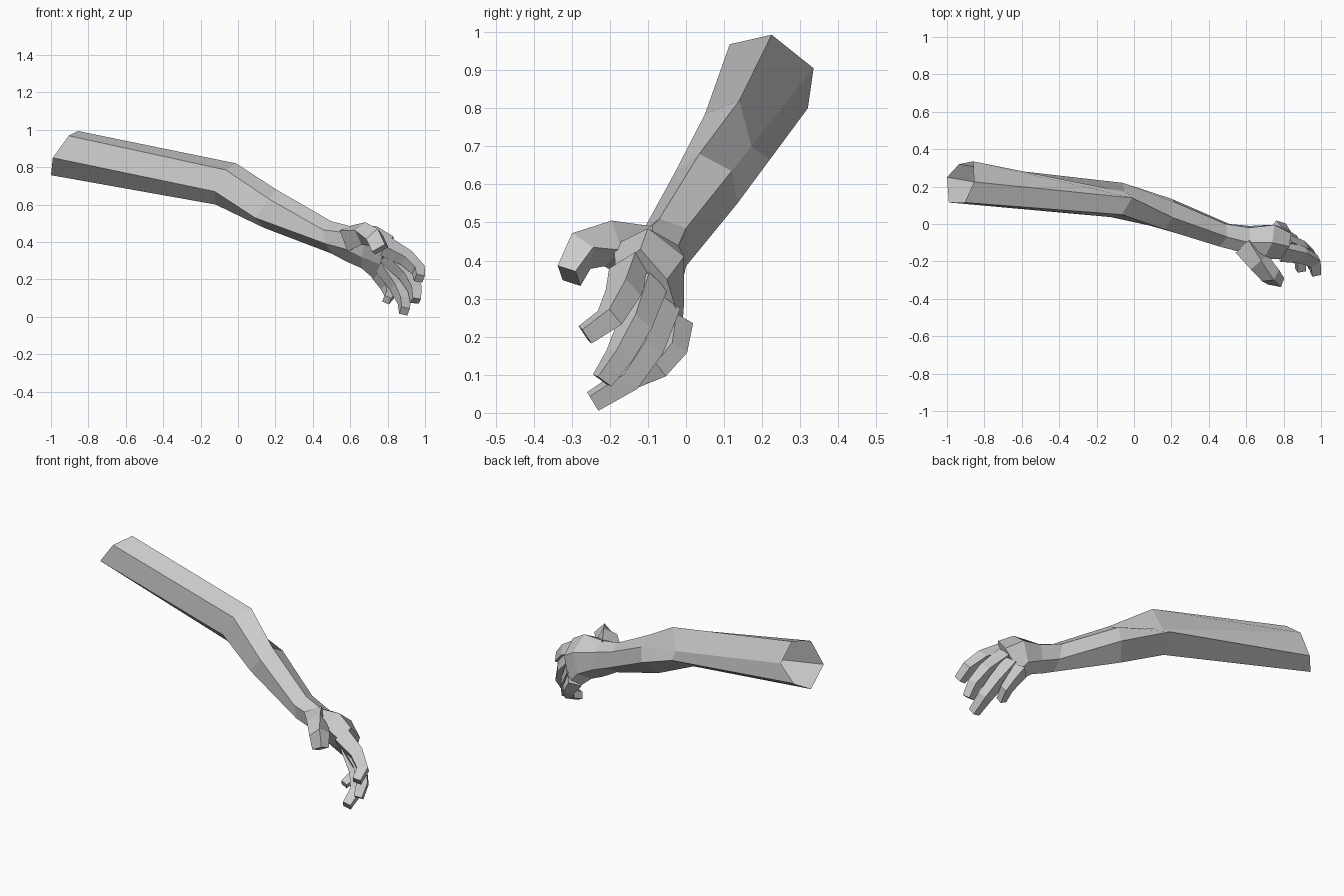
import bpy, bmesh
from mathutils import Vector as V

def loft(name, rings, cap_start=True):
    """Flat-shaded skin over equal-sized rings of points."""
    bm = bmesh.new()
    rows = [[bm.verts.new(p) for p in r] for r in rings]
    n = len(rows[0])
    for a, b in zip(rows, rows[1:]):
        for i in range(n):
            j = (i + 1) % n
            bm.faces.new((a[i], a[j], b[j], b[i]))
    bm.faces.new(rows[-1])
    if cap_start:
        bm.faces.new(rows[0])
    bmesh.ops.recalc_face_normals(bm, faces=bm.faces)
    me = bpy.data.meshes.new(name)
    bm.to_mesh(me)
    bm.free()
    ob = bpy.data.objects.new(name, me)
    bpy.context.collection.objects.link(ob)
    return ob

def digit(name, path, sizes, side):
    """Square tube along a path; sizes are (half width, half thickness)."""
    pts = [V(p) for p in path]
    rings = []
    for i, p in enumerate(pts):
        t = (pts[min(i + 1, len(pts) - 1)] - pts[max(i - 1, 0)]).normalized()
        s = (side - t * side.dot(t)).normalized()
        u = t.cross(s)
        w, h = sizes[i]
        rings.append([p + s * w * a + u * h * b
                      for a, b in ((-1, -1), (1, -1), (1, 1), (-1, 1))])
    return loft(name, rings)

# six-sided sections: top, front upper, front lower, bottom, back lower, back upper
shoulder = [(-.855, .225, .993), (-.905, .115, .968), (-.99, .115, .85),
            (-1, .25, .757), (-.935, .32, .80), (-.86, .335, .905)]
elbow = [(-.01, .14, .82), (-.065, .05, .785), (-.125, .037, .67),
         (-.12, .10, .60), (-.06, .22, .665), (-.05, .172, .70)]
forearm = [(.205, .035, .68), (.165, -.03, .63), (.09, -.01, .53),
           (.14, .06, .475), (.2, .135, .55), (.21, .12, .635)]
wrist = [(.5, -.07, .51), (.455, -.12, .465), (.47, -.12, .39),
         (.5, -.06, .338), (.51, .0, .385), (.49, .0, .485)]
palm_base = [(.62, -.10, .48), (.57, -.15, .45), (.58, -.13, .36),
             (.58, -.05, .295), (.62, -.01, .34), (.62, -.02, .44)]
palm_mid = [(.74, -.10, .485), (.69, -.19, .44), (.66, -.13, .32),
            (.66, -.05, .26), (.72, -.005, .29), (.75, -.005, .41)]
knuckles = [(.83, -.12, .43), (.79, -.185, .38), (.76, -.12, .28),
            (.73, -.04, .20), (.78, -.01, .22), (.84, -.05, .35)]

# arm and palm, open at the shoulder
loft("arm_and_palm",
     [shoulder, elbow, forearm, wrist, palm_base, palm_mid, knuckles], False)

# fingers spread along the knuckle line
across = V((.07, -.15, .18))
fingers = {
    "index_finger": [(.79, -.145, .375), (.90, -.165, .315), (.965, -.20, .25), (.97, -.265, .205)],
    "middle_finger": [(.80, -.105, .33), (.90, -.135, .23), (.945, -.175, .15), (.95, -.22, .085)],
    "ring_finger": [(.78, -.07, .28), (.855, -.105, .165), (.89, -.155, .085), (.89, -.245, .03)],
    "little_finger": [(.755, -.03, .235), (.80, -.035, .165), (.815, -.07, .12), (.795, -.135, .09)],
}
for name, path in fingers.items():
    k = .85 if name == "little_finger" else 1
    digit(name, path, [(.036 * k, .045 * k), (.031 * k, .036 * k),
                       (.027 * k, .03 * k), (.023 * k, .023 * k)], across)

# thumb bending down at the tip
digit("thumb", [(.60, -.12, .42), (.67, -.205, .445), (.73, -.275, .425), (.76, -.307, .36)],
      [(.05, .06), (.042, .045), (.042, .036), (.04, .026)], V((.8, -.2, .3)))
